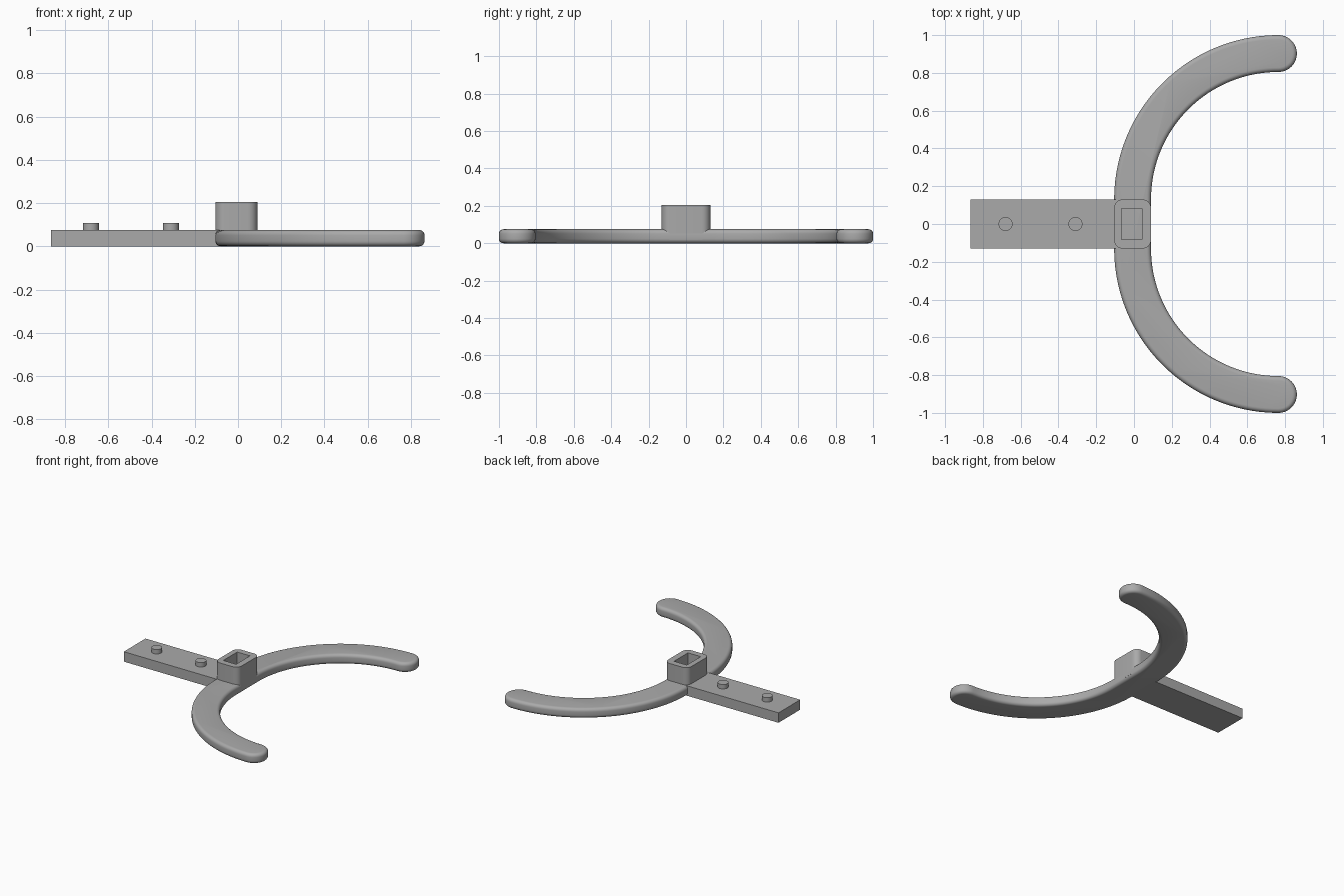
import bpy, bmesh
from math import sin, cos, radians

if "Cube" in bpy.data.objects:
    bpy.data.objects.remove(bpy.data.objects["Cube"], do_unlink=True)

grey = bpy.data.materials.new("plain grey")
grey.use_nodes = True
colour = (0.4, 0.4, 0.4, 1)
grey.diffuse_color = colour
grey.node_tree.nodes["Principled BSDF"].inputs["Base Color"].default_value = colour

THICK = 0.075
LEFT, RIGHT = -0.105, 0.09     # width of the arm at its root
HALF = 0.13                    # half depth of the bar and socket


def arc(cx, cy, r, start, end, steps):
    angles = [radians(start + (end - start) * i / steps) for i in range(steps + 1)]
    return [(cx + r * cos(a), cy + r * sin(a)) for a in angles]


def rectangle(x0, x1, y):
    return [(x0, -y), (x1, -y), (x1, y), (x0, y)]


def prism(name, outline, z0, z1):
    bm = bmesh.new()
    base = bm.faces.new([bm.verts.new((x, y, z0)) for x, y in outline])
    top = bmesh.ops.extrude_face_region(bm, geom=[base])["geom"]
    for v in top:
        if isinstance(v, bmesh.types.BMVert):
            v.co.z = z1
    bmesh.ops.recalc_face_normals(bm, faces=bm.faces)
    mesh = bpy.data.meshes.new(name)
    bm.to_mesh(mesh)
    bm.free()
    mesh.materials.append(grey)
    obj = bpy.data.objects.new(name, mesh)
    bpy.context.collection.objects.link(obj)
    return obj


def select(obj):
    bpy.ops.object.select_all(action="DESELECT")
    obj.select_set(True)
    bpy.context.view_layer.objects.active = obj


def smooth(obj):
    select(obj)
    bpy.ops.object.shade_smooth_by_angle(angle=radians(32))


# Curved arm: two quarter rings joined by a short straight, with round tips
cx = 0.765
outer, inner = cx - LEFT, cx - RIGHT
tip = (outer - inner) / 2
half = (arc(cx, HALF, outer, 180, 90, 40)
        + arc(cx, HALF + inner + tip, tip, 90, -90, 20)[1:-1]
        + arc(cx, HALF, inner, 90, 180, 40))
arm = prism("curved_arm", half + [(x, -y) for x, y in reversed(half)], 0, THICK)
bevel = arm.modifiers.new("rounded rim", "BEVEL")
bevel.width = 0.024
bevel.segments = 5
bevel.limit_method = "ANGLE"
bevel.angle_limit = radians(40)
select(arm)
bpy.ops.object.modifier_apply(modifier=bevel.name)
smooth(arm)

# Flat mounting bar
prism("mounting_bar", rectangle(-0.865, -0.06, HALF), 0, THICK)

# Locating pins on the bar
for name, x in (("outer_pin", -0.68), ("inner_pin", -0.31)):
    smooth(prism(name, arc(x, 0, 0.037, 0, 360, 32)[:-1], THICK - 0.02, 0.108))

# Square socket with rounded corners and a rectangular hole
r = 0.045
corners = ((RIGHT - r, HALF - r, 0), (LEFT + r, HALF - r, 90),
           (LEFT + r, r - HALF, 180), (RIGHT - r, r - HALF, 270))
rounded = [p for x, y, a in corners for p in arc(x, y, r, a, a + 90, 8)]
socket = prism("socket", rounded, 0.02, 0.205)
cutter = prism("socket_cutter", rectangle(-0.065, 0.042, 0.083), 0.05, 0.3)
cutter.hide_render = True
cut = socket.modifiers.new("hole", "BOOLEAN")
cut.operation = "DIFFERENCE"
cut.solver = "EXACT"
cut.object = cutter
select(socket)
bpy.ops.object.modifier_apply(modifier=cut.name)
bpy.data.objects.remove(cutter, do_unlink=True)
smooth(socket)
